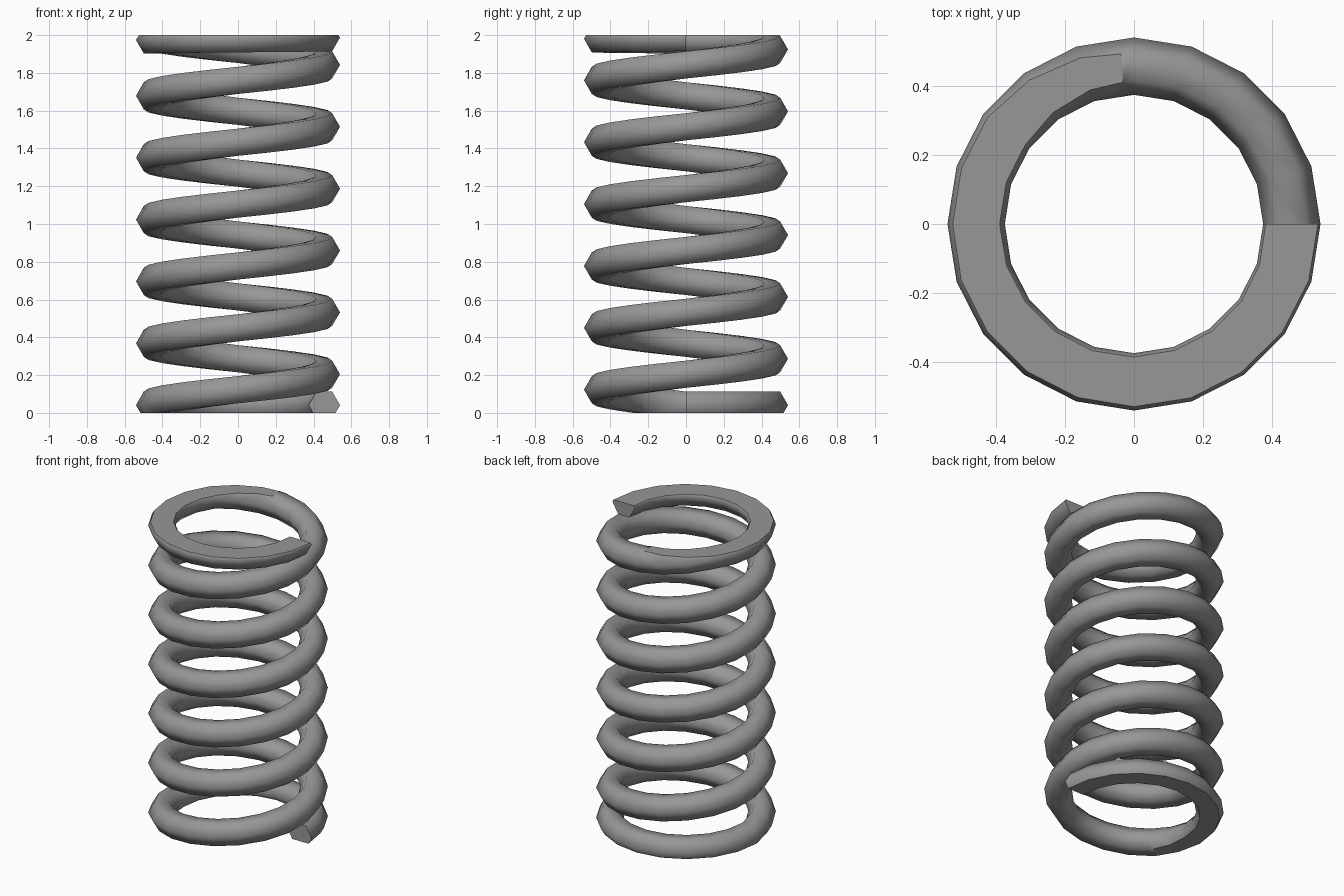
import bpy
import bmesh
import math
from mathutils import Vector

default_cube = bpy.data.objects.get("Cube")
if default_cube:
    bpy.data.objects.remove(default_cube, do_unlink=True)

COIL_RADIUS = 0.457
WIRE_RADIUS = 0.083
SIDES = 6
STEPS = 20          # segments per turn
TURNS = 7
PITCH = 0.3275
HEIGHT = 2.0

steel = bpy.data.materials.new("steel_grey")
steel.use_nodes = True
grey = (0.31, 0.31, 0.31, 1.0)
steel.diffuse_color = grey
steel.node_tree.nodes["Principled BSDF"].inputs["Base Color"].default_value = grey


def wire_height(turn):
    """Height of the wire centre: flat end coils, even pitch between."""
    if turn < 0.5:
        return 0.041
    if turn > TURNS - 0.5:
        return 1.974 + 0.026 * (turn - TURNS + 0.5)
    return min(0.041 + PITCH * (turn - 0.5), 1.974)


# Sweep the wire section up the helix
bm = bmesh.new()
rings = []
for i in range(STEPS * TURNS + 1):
    turn = i / STEPS
    a = math.tau * turn
    ring = []
    for j in range(SIDES):
        b = math.tau * j / SIDES
        r = COIL_RADIUS + WIRE_RADIUS * math.cos(b)
        z = wire_height(turn) + WIRE_RADIUS * math.sin(b)
        ring.append(bm.verts.new((r * math.cos(a), r * math.sin(a), z)))
    rings.append(ring)

for low, high in zip(rings, rings[1:]):
    for j in range(SIDES):
        k = (j + 1) % SIDES
        face = bm.faces.new((low[j], low[k], high[k], high[j]))
        face.smooth = True

# Flat wire ends
bm.faces.new(rings[0])
bm.faces.new(rings[-1])

# Grind both end coils flat
for height, direction in ((0.0, -1), (HEIGHT, 1)):
    cut = bmesh.ops.bisect_plane(
        bm, geom=bm.verts[:] + bm.edges[:] + bm.faces[:],
        plane_co=Vector((0, 0, height)), plane_no=Vector((0, 0, direction)),
        clear_outer=True)
    rim = [e for e in cut["geom_cut"] if isinstance(e, bmesh.types.BMEdge)]
    ground = bmesh.ops.edgeloop_fill(bm, edges=rim)["faces"]
    for face in ground:
        face.smooth = False
    bmesh.ops.triangulate(bm, faces=ground)

bmesh.ops.recalc_face_normals(bm, faces=bm.faces[:])
mesh = bpy.data.meshes.new("coil_spring")
bm.to_mesh(mesh)
bm.free()
mesh.materials.append(steel)
spring = bpy.data.objects.new("coil_spring", mesh)
bpy.context.collection.objects.link(spring)
